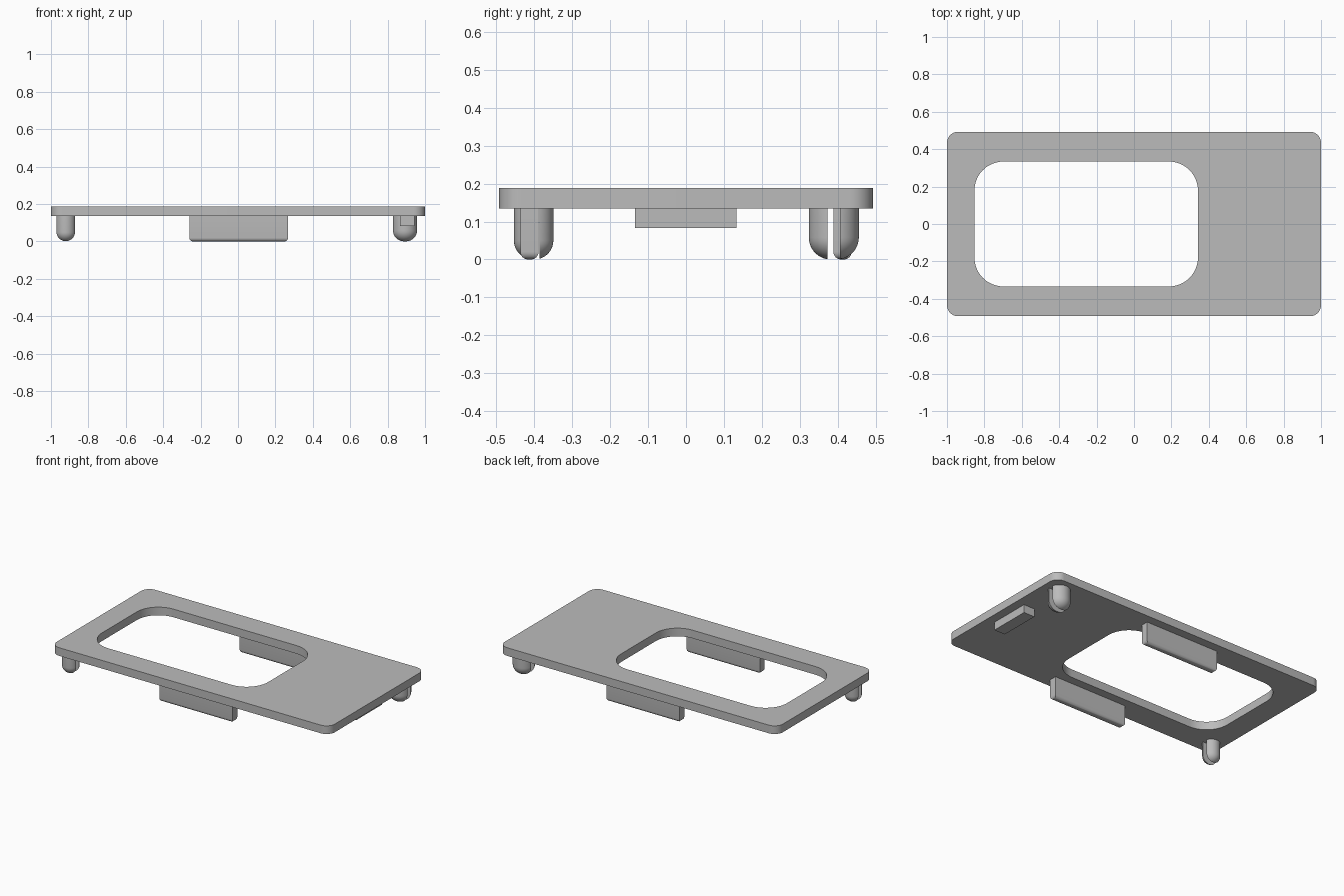
import bpy, bmesh, math
from mathutils import Matrix, Vector

cube = bpy.data.objects.get("Cube")
if cube:
    bpy.data.objects.remove(cube, do_unlink=True)

TOP, UNDER = 0.188, 0.135     # top and underside heights of the plate

grey = bpy.data.materials.new("plain grey")
grey.use_nodes = True
colour = (0.5, 0.5, 0.5, 1)
grey.diffuse_color = colour
grey.node_tree.nodes["Principled BSDF"].inputs["Base Color"].default_value = colour


def finish(name, bm):
    """Turn a bmesh into a named, smooth-by-angle grey object."""
    bmesh.ops.recalc_face_normals(bm, faces=bm.faces[:])
    mesh = bpy.data.meshes.new(name)
    bm.to_mesh(mesh)
    bm.free()
    mesh.materials.append(grey)
    obj = bpy.data.objects.new(name, mesh)
    bpy.context.collection.objects.link(obj)
    bpy.ops.object.select_all(action='DESELECT')
    obj.select_set(True)
    bpy.context.view_layer.objects.active = obj
    bpy.ops.object.shade_smooth_by_angle(angle=math.radians(35))
    return obj


def rounded_outline(x0, x1, y, radius, steps=12):
    """Rounded rectangle outline, counter-clockwise from the +x +y corner."""
    points = []
    corners = [(x1, y), (x0, y), (x0, -y), (x1, -y)]
    for i, (cx, cy) in enumerate(corners):
        mx = cx - math.copysign(radius, cx)
        my = cy - math.copysign(radius, cy)
        for s in range(steps + 1):
            a = math.pi / 2 * (i + s / steps)
            points.append((mx + radius * math.cos(a), my + radius * math.sin(a)))
    return points


def bridge(bm, ring_a, ring_b):
    n = len(ring_a)
    for i in range(n):
        j = (i + 1) % n
        bm.faces.new((ring_a[i], ring_a[j], ring_b[j], ring_b[i]))


def block(name, x0, x1, y0, y1, z0, z1, bevel=0):
    """Box with optionally rounded bottom edges."""
    bm = bmesh.new()
    bmesh.ops.create_cube(bm, size=1)
    bmesh.ops.scale(bm, vec=(x1 - x0, y1 - y0, z1 - z0), verts=bm.verts)
    bmesh.ops.translate(bm, vec=((x0 + x1) / 2, (y0 + y1) / 2, (z0 + z1) / 2), verts=bm.verts)
    if bevel:
        bottom = [e for e in bm.edges if all(v.co.z < z0 + 0.001 for v in e.verts)]
        bmesh.ops.bevel(bm, geom=bottom, offset=bevel, segments=6, profile=0.5,
                        affect='EDGES')
    return finish(name, bm)


def split_peg(name, x, y, radius, fillet, gap=0.016):
    """Round-ended peg cut into two halves by a slot running along x."""
    for side, label in ((-1, "front"), (1, "back")):
        bm = bmesh.new()
        profile = [bm.verts.new((radius, 0, UNDER))]
        for s in range(11):
            a = math.pi / 2 * s / 10
            profile.append(bm.verts.new((radius - fillet + fillet * math.cos(a), 0,
                                         fillet - fillet * math.sin(a))))
        edges = [bm.edges.new(pair) for pair in zip(profile, profile[1:])]
        bmesh.ops.spin(bm, geom=profile + edges, cent=(0, 0, 0), axis=(0, 0, 1),
                       angle=math.tau, steps=48)
        bmesh.ops.remove_doubles(bm, verts=bm.verts[:], dist=0.0002)
        rims = [e for e in bm.edges if e.is_boundary]
        bmesh.ops.holes_fill(bm, edges=rims, sides=0)
        cut = bmesh.ops.bisect_plane(bm, geom=bm.verts[:] + bm.edges[:] + bm.faces[:],
                                     plane_co=(0, side * gap, 0), plane_no=(0, side, 0),
                                     clear_inner=True)
        rims = [e for e in bm.edges if e.is_boundary]
        bmesh.ops.holes_fill(bm, edges=rims, sides=0)
        bmesh.ops.translate(bm, vec=(x, y, 0), verts=bm.verts)
        finish(name + "_" + label + "_half", bm)


# Plate with a rounded opening
bm = bmesh.new()
outer = rounded_outline(-1, 1, 0.493, 0.06)
inner = rounded_outline(-0.853, 0.342, 0.334, 0.155)
rings = [[bm.verts.new((px, py, z)) for px, py in outline]
         for outline, z in ((outer, TOP), (inner, TOP), (inner, UNDER), (outer, UNDER))]
for k in range(4):
    bridge(bm, rings[k], rings[(k + 1) % 4])
finish("plate", bm)

# Side flanges under the long edges
block("front_flange", -0.26, 0.267, -0.437, -0.389, 0, UNDER, bevel=0.02)
block("back_flange", -0.26, 0.267, 0.389, 0.437, 0, UNDER, bevel=0.02)

# Short locating bar under the solid end
block("locating_bar", 0.865, 0.943, -0.134, 0.133, 0.083, UNDER)

# Split pegs in opposite corners
split_peg("small_peg", -0.921, -0.402, 0.052, 0.05)
split_peg("large_peg", 0.893, 0.39, 0.066, 0.058)
